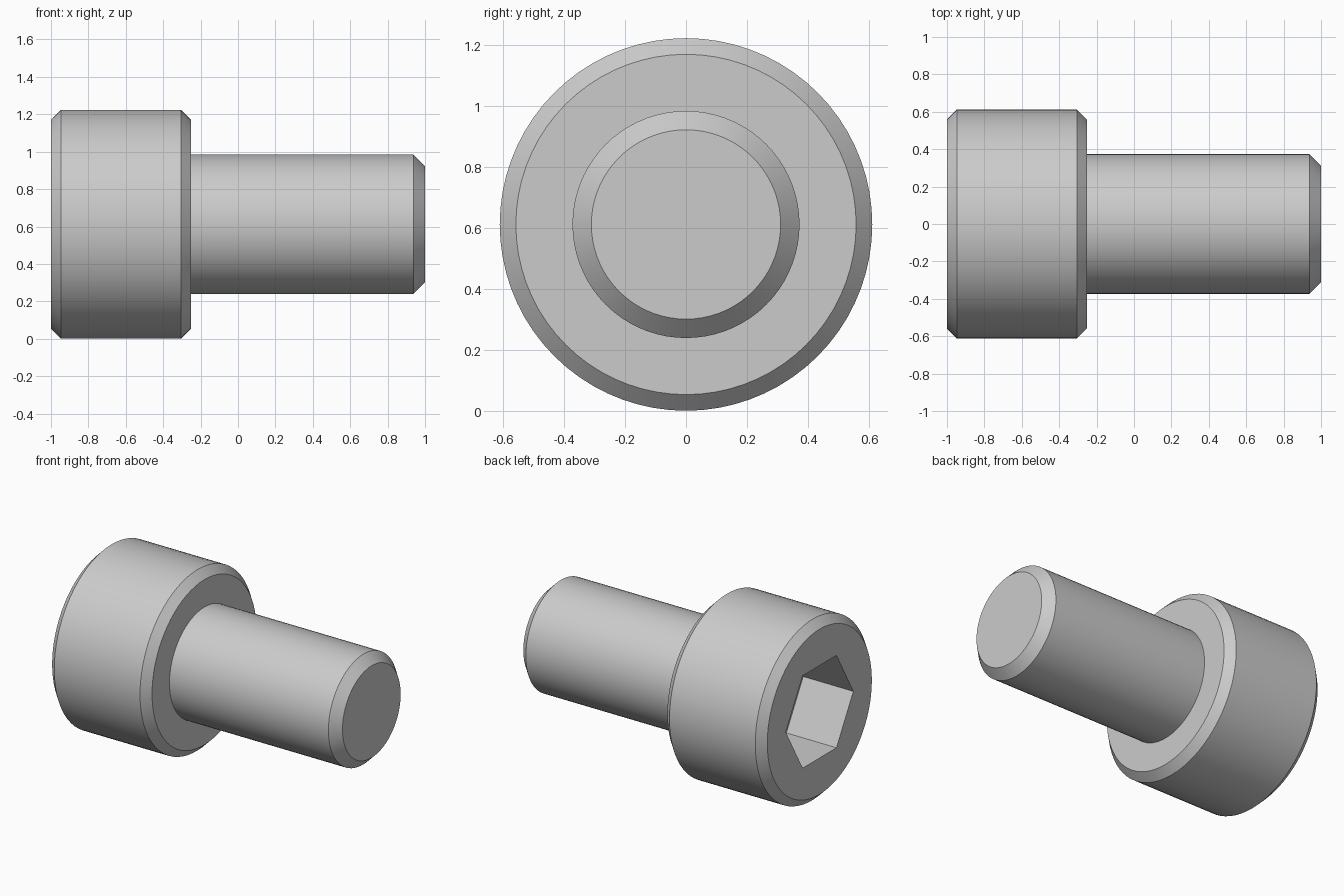
import bpy, bmesh, math

SEGMENTS = 72
HEAD_R, HEAD_FACE_R = 0.612, 0.559
SHANK_R, TIP_R = 0.373, 0.311
SEAT_X = -0.252
CHAMFER = HEAD_R - HEAD_FACE_R
TIP_CHAMFER = SHANK_R - TIP_R
HEX_R, HEX_DEPTH = 0.361, 0.375
AXIS_Z = HEAD_R

old = bpy.data.objects.get("Cube")
if old:
    bpy.data.objects.remove(old, do_unlink=True)

steel = bpy.data.materials.new("steel_grey")
steel.use_nodes = True
colour = (0.6, 0.6, 0.6, 1)
steel.diffuse_color = colour
steel.node_tree.nodes["Principled BSDF"].inputs["Base Color"].default_value = colour


def turned(name, profile, sides):
    """Spin (x, radius) points around the x axis and cap both ends."""
    bm = bmesh.new()
    rings = []
    for x, r in profile:
        angles = [math.tau * i / sides for i in range(sides)]
        rings.append([bm.verts.new((x, r * math.cos(a), r * math.sin(a))) for a in angles])
    for a, b in zip(rings, rings[1:]):
        for i in range(sides):
            j = (i + 1) % sides
            bm.faces.new((a[i], a[j], b[j], b[i]))
    bm.faces.new(rings[0])
    bm.faces.new(rings[-1])
    bmesh.ops.recalc_face_normals(bm, faces=bm.faces)
    mesh = bpy.data.meshes.new(name)
    bm.to_mesh(mesh)
    bm.free()
    mesh.materials.append(steel)
    obj = bpy.data.objects.new(name, mesh)
    obj.location.z = AXIS_Z
    bpy.context.collection.objects.link(obj)
    return obj


# Screw body: chamfered head, flat seat, chamfered shank
screw = turned("socket_head_screw", [
    (-1, HEAD_FACE_R),
    (-1 + CHAMFER, HEAD_R),
    (SEAT_X - CHAMFER, HEAD_R),
    (SEAT_X, HEAD_FACE_R),
    (SEAT_X, SHANK_R),
    (1 - TIP_CHAMFER, SHANK_R),
    (1, TIP_R),
], SEGMENTS)

# Hexagonal socket, corners pointing sideways
cutter = turned("socket_cutter", [(-1.2, HEX_R), (-1 + HEX_DEPTH, HEX_R)], 6)
cutter.hide_render = True

cut = screw.modifiers.new("hex_socket", 'BOOLEAN')
cut.operation = 'DIFFERENCE'
cut.solver = 'EXACT'
cut.object = cutter

bpy.ops.object.select_all(action='DESELECT')
screw.select_set(True)
bpy.context.view_layer.objects.active = screw
bpy.ops.object.modifier_apply(modifier=cut.name)
bpy.data.objects.remove(cutter, do_unlink=True)

# Smooth round surfaces, crisp chamfers and socket edges
bpy.ops.object.shade_smooth_by_angle(angle=math.radians(30))
